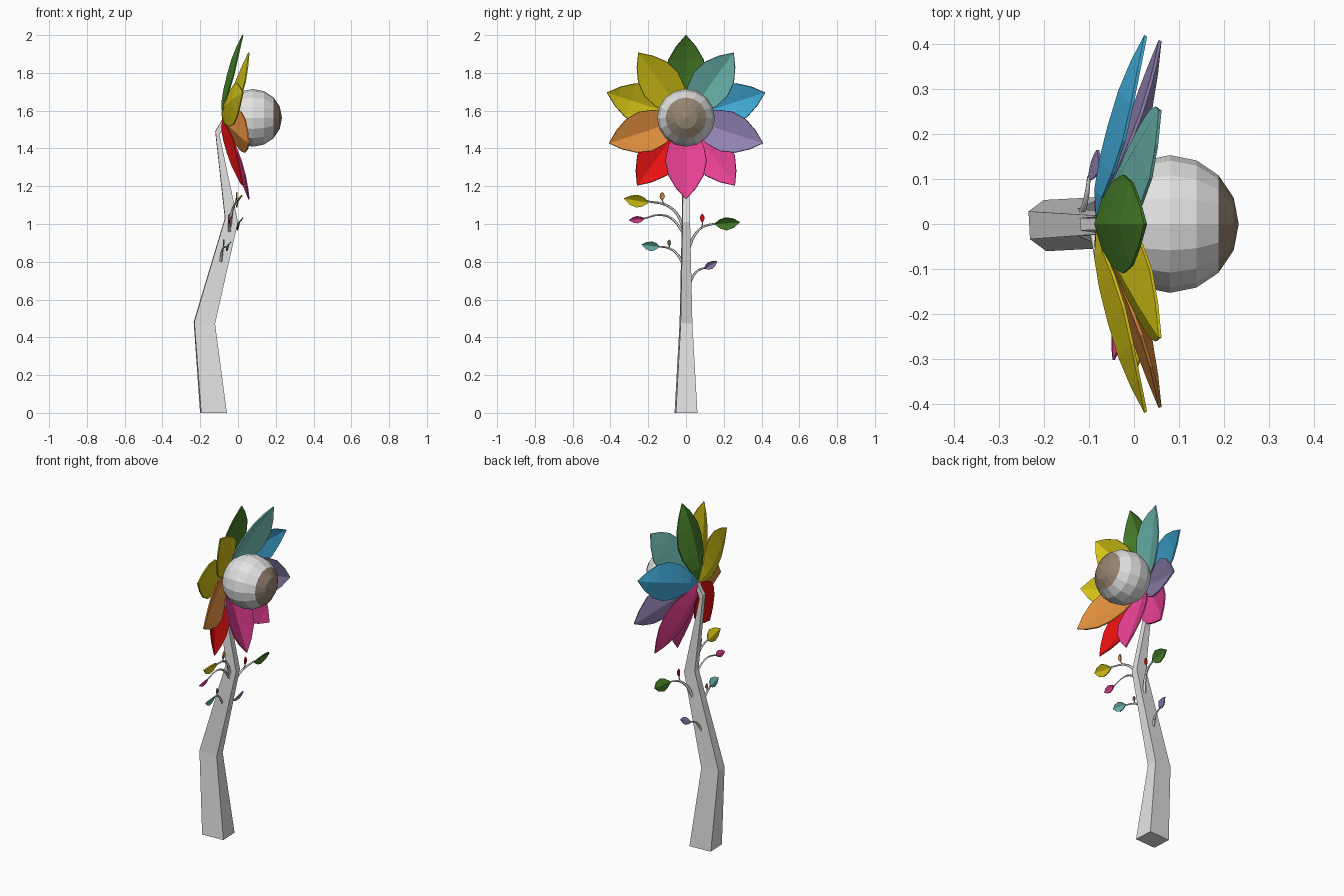
import bpy, bmesh, math
from mathutils import Vector, Matrix

if "Cube" in bpy.data.objects:
    bpy.data.objects.remove(bpy.data.objects["Cube"])


def material(name, r, g, b):
    lin = [((c / 255 + 0.055) / 1.055) ** 2.4 if c > 10 else c / 255 / 12.92 for c in (r, g, b)]
    m = bpy.data.materials.new(name)
    m.diffuse_color = (*lin, 1)
    m.use_nodes = True
    m.node_tree.nodes["Principled BSDF"].inputs["Base Color"].default_value = m.diffuse_color
    return m


GRAY = material("light_gray", 226, 226, 226)
BROWN = material("brown", 148, 132, 112)
GREEN = material("green", 72, 128, 42)
TEAL = material("teal", 112, 188, 180)
BLUE = material("blue", 66, 172, 218)
PURPLE = material("purple", 146, 130, 178)
PINK = material("pink", 236, 66, 150)
RED = material("red", 236, 18, 18)
ORANGE = material("orange", 228, 145, 62)
YELLOW = material("yellow", 214, 198, 22)


def make_object(name, bm, *mats):
    bmesh.ops.recalc_face_normals(bm, faces=bm.faces)
    me = bpy.data.meshes.new(name)
    bm.to_mesh(me)
    bm.free()
    ob = bpy.data.objects.new(name, me)
    bpy.context.collection.objects.link(ob)
    for m in mats:
        me.materials.append(m)
    return ob


def blade(name, base, d, normal, sections, mat, thick):
    """Folded petal or leaf; sections hold (distance, half width, spine lift, edge lift)."""
    d, n, base = Vector(d).normalized(), Vector(normal).normalized(), Vector(base)
    side = d.cross(n).normalized()
    n = side.cross(d)
    bm = bmesh.new()
    rows = []
    for s, w, lift, edge in sections:
        rows.append([bm.verts.new(base + d * s + side * w * k + n * (lift + edge * abs(k)))
                     for k in (-1, 0, 1)])
    for a, b in zip(rows, rows[1:]):
        for i in range(2):
            bm.faces.new((a[i], a[i + 1], b[i + 1], b[i]))
    bmesh.ops.remove_doubles(bm, verts=bm.verts, dist=0.0005)
    ob = make_object(name, bm, mat)
    mod = ob.modifiers.new("thickness", 'SOLIDIFY')
    mod.thickness = thick
    mod.offset = 0


# Trunk: bent, tapering four-sided post: (x, z, half x, half y, slope)
bm = bmesh.new()
rings = []
for cx, z, hx, hy, tilt in [(-.13, 0, .068, .057, 0), (-.178, .477, .055, .031, -.005),
                            (-.035, 1.02, .034, .02, -.01), (-.109, 1.48, .011, .014, -.01),
                            (-.07, 1.56, .01, .012, 0)]:
    ring = []
    for sx, sy in ((-1, -1), (1, -1), (1, 1), (-1, 1)):
        p = Matrix.Rotation(math.radians(3), 3, 'Z') @ Vector((sx * hx, sy * hy, sx * tilt))
        ring.append(bm.verts.new(p + Vector((cx, 0, z))))
    rings.append(ring)
for a, b in zip(rings, rings[1:]):
    for i in range(4):
        j = (i + 1) % 4
        bm.faces.new((a[i], a[j], b[j], b[i]))
bm.faces.new(rings[0])
bm.faces.new(rings[-1])
make_object("trunk", bm, GRAY)

# Flower centre: ball with its pole toward +x and a brown cap
bm = bmesh.new()
bmesh.ops.create_uvsphere(bm, u_segments=16, v_segments=8, radius=.153,
                          matrix=Matrix.Translation((.08, 0, 1.562)) @ Matrix.Rotation(math.pi / 2, 4, 'Y'))
for f in bm.faces:
    f.material_index = 1 if f.calc_center_median().x > .185 else 0
make_object("flower_centre", bm, GRAY, BROWN)

# Petals: ten around the centre, every second one further forward
widths = [(0, .012), (.08, .055), (.15, .094), (.23, .109), (.31, .093), (.38, .052), (.44, 0)]
back_spine = [-.08, -.085, -.074, -.055, -.032, -.004, .026]
front_spine = [-.078, -.062, -.042, -.016, .01, .035, .058]
colours = [GREEN, TEAL, BLUE, PURPLE, PINK, PINK, RED, ORANGE, YELLOW, YELLOW]
for i, mat in enumerate(colours):
    a = math.radians(36 * i)
    front = i % 2
    spine = front_spine if front else back_spine
    k = .975 if front else 1
    sec = [(s * k, w, x, w * .3) for (s, w), x in zip(widths, spine)]
    blade(f"petal_{i + 1}", (0, 0, 1.56), (0, math.sin(a), math.cos(a)), (1, 0, 0), sec, mat, .007)


# Branches: thin tapering tubes
def branch(name, pts, r0, r1):
    cu = bpy.data.curves.new(name, 'CURVE')
    cu.dimensions = '3D'
    cu.bevel_depth = 1
    cu.bevel_resolution = 0
    cu.use_fill_caps = True
    cu.resolution_u = 3
    sp = cu.splines.new('BEZIER')
    sp.bezier_points.add(len(pts) - 1)
    for i, (bp, p) in enumerate(zip(sp.bezier_points, pts)):
        bp.co = p
        bp.handle_left_type = bp.handle_right_type = 'AUTO'
        bp.radius = r0 + (r1 - r0) * i / (len(pts) - 1)
    cu.materials.append(GRAY)
    bpy.context.collection.objects.link(bpy.data.objects.new(name, cu))


def leaf(name, base, tip, hw, mat):
    base, tip = Vector(base), Vector(tip)
    L = (tip - base).length
    sec = [(L * s, hw * w, 0, hw * w * .3)
           for s, w in ((0, .12), (.2, .7), (.45, 1), (.75, .7), (1, 0))]
    blade(name, base, tip - base, (.9, 0, -.4), sec, mat, .006)


branch("branch_green", [(-.06, .015, .87), (-.04, .045, .94), (-.02, .09, .985), (-.003, .16, 1.003)], .009, .005)
leaf("leaf_green", (-.003, .155, 1.0), (.008, .285, 1.01), .037, GREEN)
branch("twig_red", [(-.02, .08, .978), (-.016, .086, .995), (-.015, .086, 1.015)], .004, .003)
leaf("leaf_red", (-.015, .086, 1.01), (-.012, .086, 1.055), .012, RED)

branch("branch_purple", [(-.12, .015, .67), (-.112, .035, .72), (-.105, .065, .755), (-.1, .105, .77)], .008, .004)
leaf("leaf_purple", (-.1, .098, .765), (-.08, .165, .802), .021, PURPLE)

branch("branch_yellow", [(-.045, -.01, .96), (-.035, -.045, 1.05), (-.02, -.105, 1.1), (-.003, -.205, 1.12)], .009, .005)
leaf("leaf_yellow", (-.005, -.2, 1.115), (.002, -.328, 1.135), .036, YELLOW)
branch("twig_orange", [(-.015, -.115, 1.105), (-.012, -.124, 1.12), (-.01, -.126, 1.135)], .004, .003)
leaf("leaf_orange", (-.01, -.126, 1.125), (-.006, -.126, 1.17), .013, ORANGE)

branch("branch_pink", [(-.045, -.02, .96), (-.047, -.07, 1.025), (-.047, -.135, 1.048), (-.045, -.225, 1.028)], .007, .004)
leaf("leaf_pink", (-.045, -.222, 1.028), (-.045, -.302, 1.02), .02, PINK)

branch("branch_teal", [(-.092, -.012, .785), (-.085, -.055, .85), (-.077, -.1, .875), (-.06, -.15, .88)], .008, .004)
leaf("leaf_teal", (-.06, -.142, .88), (-.05, -.235, .89), .027, TEAL)
branch("twig_brown", [(-.08, -.082, .865), (-.078, -.088, .88), (-.077, -.089, .893)], .004, .003)
leaf("leaf_brown", (-.077, -.089, .885), (-.075, -.089, .918), .01, BROWN)
